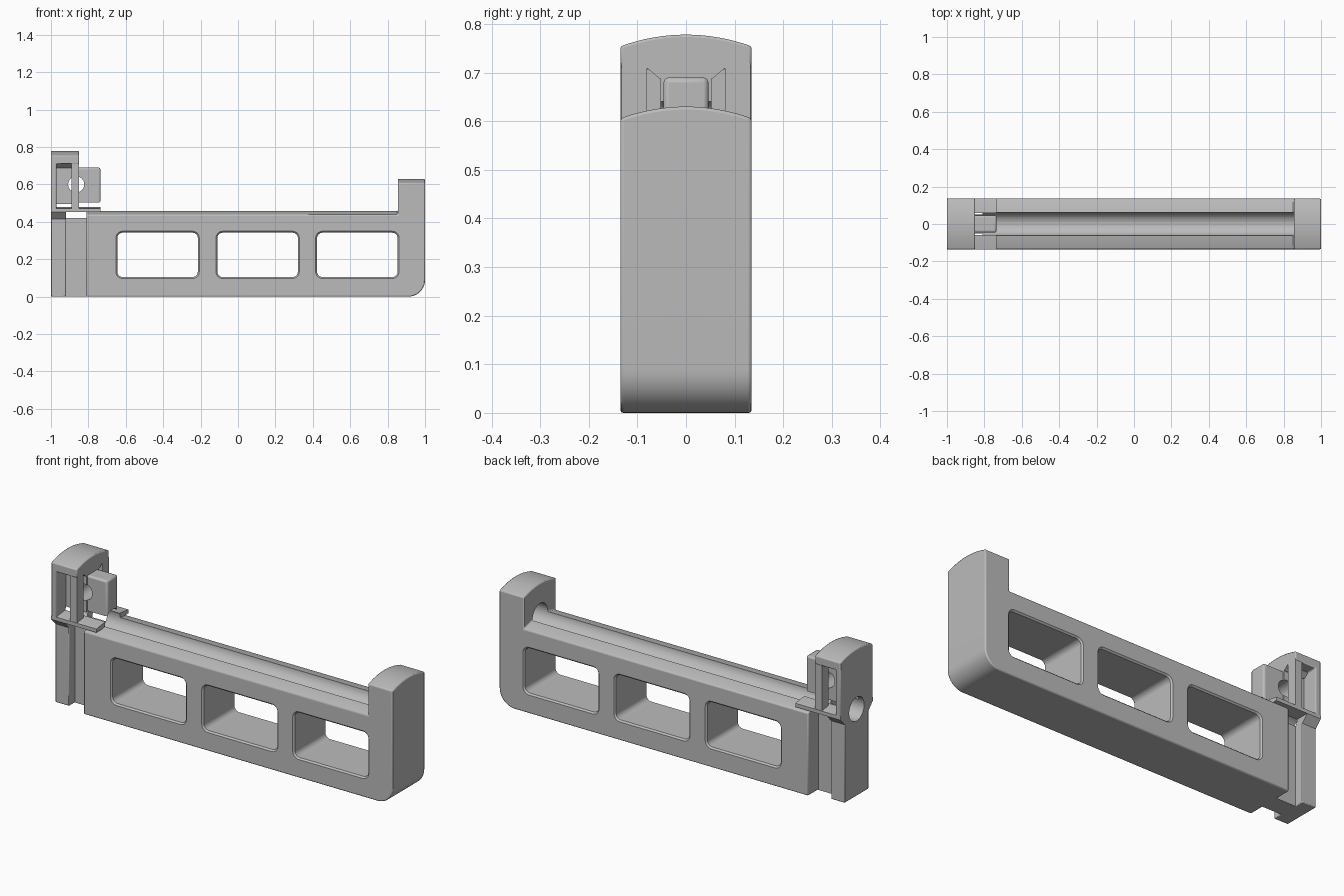
import bpy, bmesh, math

cube = bpy.data.objects.get("Cube")
if cube:
    bpy.data.objects.remove(cube, do_unlink=True)

W = 0.135                                   # half width
YS = [W * i / 8 for i in range(-8, 9)]      # slices across the width

grey = bpy.data.materials.new("mid grey")
grey.use_nodes = True
GREY = (0.5, 0.5, 0.5, 1)
grey.diffuse_color = GREY
grey.node_tree.nodes["Principled BSDF"].inputs["Base Color"].default_value = GREY


def crown(y):
    """Drop of the arched tops towards the sides."""
    return 0.024 * (y / W) ** 2


def finish(name, bm, bevel=0):
    bmesh.ops.recalc_face_normals(bm, faces=bm.faces[:])
    mesh = bpy.data.meshes.new(name)
    bm.to_mesh(mesh)
    bm.free()
    mesh.materials.append(grey)
    ob = bpy.data.objects.new(name, mesh)
    bpy.context.scene.collection.objects.link(ob)
    if bevel:
        mod = ob.modifiers.new("edge", "BEVEL")
        mod.width = bevel
        mod.segments = 2
        mod.limit_method = "ANGLE"
        mod.angle_limit = math.radians(40)
    return ob


def loft(name, ys, profile, bevel=0):
    """Skin the x-z outlines profile(y) along y."""
    bm = bmesh.new()
    rings = [[bm.verts.new((x, y, z)) for x, z in profile(y)] for y in ys]
    n = len(rings[0])
    for a, b in zip(rings, rings[1:]):
        for i in range(n):
            j = (i + 1) % n
            bm.faces.new((a[i], a[j], b[j], b[i]))
    bm.faces.new(rings[0])
    bm.faces.new(rings[-1])
    return finish(name, bm, bevel)


def slab(name, x0, x1, sections, bevel=0):
    """Block between x0 and x1 from (y, bottom, top) sections."""
    spans = {y: (a, b) for y, a, b in sections}

    def rect(y):
        a, b = spans[y]
        return [(x0, a), (x1, a), (x1, b), (x0, b)]
    return loft(name, list(spans), rect, bevel)


def box(name, x0, x1, y0, y1, z0, z1, bevel=0):
    return slab(name, x0, x1, [(y0, z0, z1), (y1, z0, z1)], bevel)


def arc(cx, cz, r, start, steps=6):
    return [(cx + r * math.cos(start + t * math.pi / 2 / steps),
             cz + r * math.sin(start + t * math.pi / 2 / steps)) for t in range(steps + 1)]


def cylinder(name, r, length, centre, axis):
    bm = bmesh.new()
    bmesh.ops.create_cone(bm, cap_ends=True, segments=40, radius1=r, radius2=r, depth=length)
    ob = finish(name, bm)
    ob.location = centre
    ob.rotation_euler = (0, math.pi / 2, 0) if axis == "x" else (math.pi / 2, 0, 0)
    return ob


def cut(targets, cutter):
    cutter.hide_render = True
    cutter.hide_set(True)
    cutter.display_type = "WIRE"
    for ob in targets:
        mod = ob.modifiers.new("cut", "BOOLEAN")
        mod.object = cutter
        mod.solver = "EXACT"


# Beam with upright post, arched tops and a rounded lower corner
def beam_outline(y):
    d = crown(y)
    return [(-0.81, 0)] + arc(0.91, 0.09, 0.09, -math.pi / 2, 10) + [
        (1, 0.63 - d), (0.855, 0.63 - d), (0.855, 0.462 - d), (-0.81, 0.462 - d)]


beam = loft("beam_and_post", YS, beam_outline, 0.006)


# Three rounded windows with flared rims
def window(x0, x1, z0=0.105, z1=0.342, r=0.028):
    def outline(y):
        g = 0.008 if abs(y) > W - 0.004 else 0
        pts = []
        for k, (cx, cz) in enumerate([(x1 - r, z1 - r), (x0 + r, z1 - r),
                                      (x0 + r, z0 + r), (x1 - r, z0 + r)]):
            pts += arc(cx, cz, r + g, k * math.pi / 2)
        return pts
    return loft("window_cutter", [-0.15, -W, 0.008 - W, W - 0.008, W, 0.15], outline)


for x in (-0.645, -0.11, 0.423):
    cut([beam], window(x, x + 0.43))

# Narrow neck and T-shaped end rail with flared top
neck = box("rail_neck", -0.93, -0.80, -0.05, 0.05, 0, 0.46)
rail = box("end_rail", -1, -0.92, -0.1, 0.1, 0, 0.46, 0.004)
flare = slab("rail_flare", -1, -0.92,
             [(-W, 0.452, 0.458), (-0.1, 0.415, 0.458), (0.1, 0.415, 0.458), (W, 0.452, 0.458)])
shelf = slab("head_shelf", -1, -0.735, [(y, 0.452, 0.483 - crown(y) / 2) for y in YS])


# Head: end wall and overhanging arched cap
def head_outline(y):
    top = 0.778 - crown(y)
    return [(-1, 0.452), (-0.97, 0.452), (-0.97, 0.71), (-0.85, 0.71), (-0.85, top), (-1, top)]


head = loft("head_shell", YS, head_outline, 0.005)
slab("cap_gusset", -0.98, -0.85, [(-0.08, 0.709, 0.73), (-0.055, 0.688, 0.73),
                                  (0.055, 0.688, 0.73), (0.08, 0.709, 0.73)])
web = box("head_web", -0.98, -0.85, -0.052, 0.052, 0.46, 0.7)
pivot = box("pivot_block", -0.95, -0.735, -0.046, 0.046, 0.46, 0.69, 0.01)
for side, s in (("left", 1), ("right", -1)):
    ys = sorted((s * 0.08, s * (W - 0.002)))
    box("head_rib_" + side, -0.89, -0.85, *ys, 0.46, 0.72)

# Long rod bore, open along the beam, and the cross hole in the head
bore = cylinder("rod_bore_cutter", 0.063, 2.05, (-0.085, 0, 0.46), "x")
cut([beam, neck, rail, flare, shelf, head, web, pivot], bore)
cut([web, pivot], cylinder("cross_hole_cutter", 0.043, 0.4, (-0.865, 0, 0.6), "y"))

# Smooth the arches and bores, keep the edges sharp
bpy.ops.object.select_all(action="DESELECT")
for ob in bpy.context.scene.objects:
    if ob.type == "MESH" and not ob.hide_render:
        ob.select_set(True)
        bpy.context.view_layer.objects.active = ob
bpy.ops.object.shade_smooth_by_angle(angle=math.radians(30))
